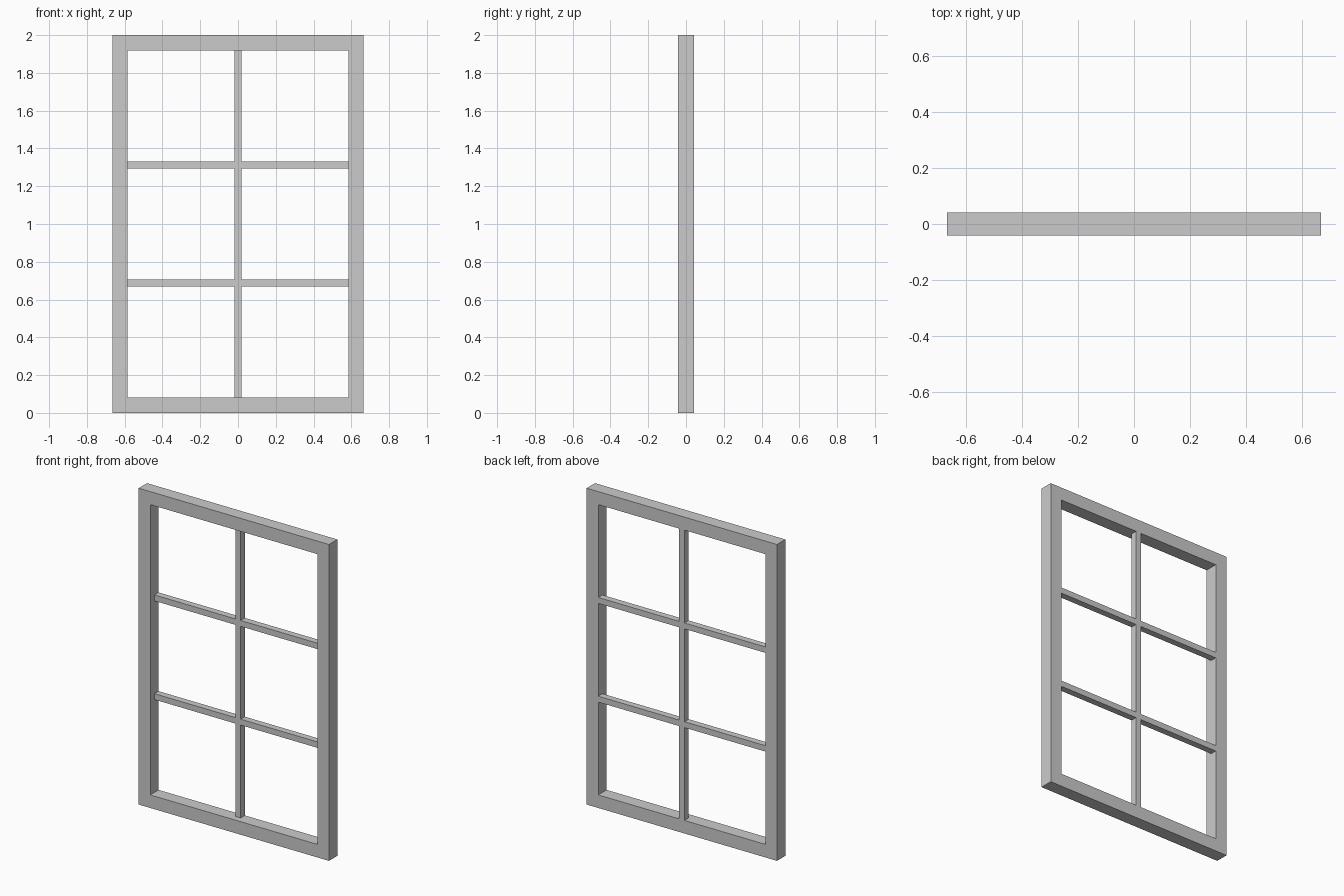
import bpy
import bmesh

if "Cube" in bpy.data.objects:
    bpy.data.objects.remove(bpy.data.objects["Cube"])


def lattice(name, xs, zs, is_solid, y_front, y_back):
    """Flat grid of cells in the XZ plane, keeping solid cells, extruded to depth."""
    bm = bmesh.new()
    grid = [[bm.verts.new((x, y_front, z)) for z in zs] for x in xs]
    for i in range(len(xs) - 1):
        for k in range(len(zs) - 1):
            if is_solid(i, k):
                bm.faces.new((grid[i][k], grid[i + 1][k],
                              grid[i + 1][k + 1], grid[i][k + 1]))
    bmesh.ops.delete(bm, geom=[v for v in bm.verts if not v.link_faces],
                     context='VERTS')
    ext = bmesh.ops.extrude_face_region(bm, geom=bm.faces[:],
                                        use_keep_orig=True)
    moved = [g for g in ext["geom"] if isinstance(g, bmesh.types.BMVert)]
    bmesh.ops.translate(bm, verts=moved, vec=(0, y_back - y_front, 0))
    bmesh.ops.recalc_face_normals(bm, faces=bm.faces[:])
    mesh = bpy.data.meshes.new(name)
    bm.to_mesh(mesh)
    bm.free()
    obj = bpy.data.objects.new(name, mesh)
    bpy.context.collection.objects.link(obj)
    return obj


HALF_W, HEIGHT, HALF_D = 0.6655, 2.0, 0.0417
STILE, RAIL, BAR = 0.081, 0.0825, 0.0375
in_x = HALF_W - STILE
z_lo, z_hi = RAIL, HEIGHT - RAIL

# Outer frame: a ring around one open cell
lattice("window_frame", [-HALF_W, -in_x, in_x, HALF_W], [0, z_lo, z_hi, HEIGHT],
        lambda i, k: (i, k) != (1, 1), -HALF_D, HALF_D)

# Glazing bars: one upright and two crossbars, flush with the back of the frame
pane = (z_hi - z_lo - 2 * BAR) / 3
bar_z = [z_lo]
for step in (pane, BAR, pane, BAR, pane):
    bar_z.append(bar_z[-1] + step)
lattice("glazing_bars", [-in_x, -BAR / 2, BAR / 2, in_x], bar_z,
        lambda i, k: i == 1 or k % 2 == 1, 0.0, HALF_D)
